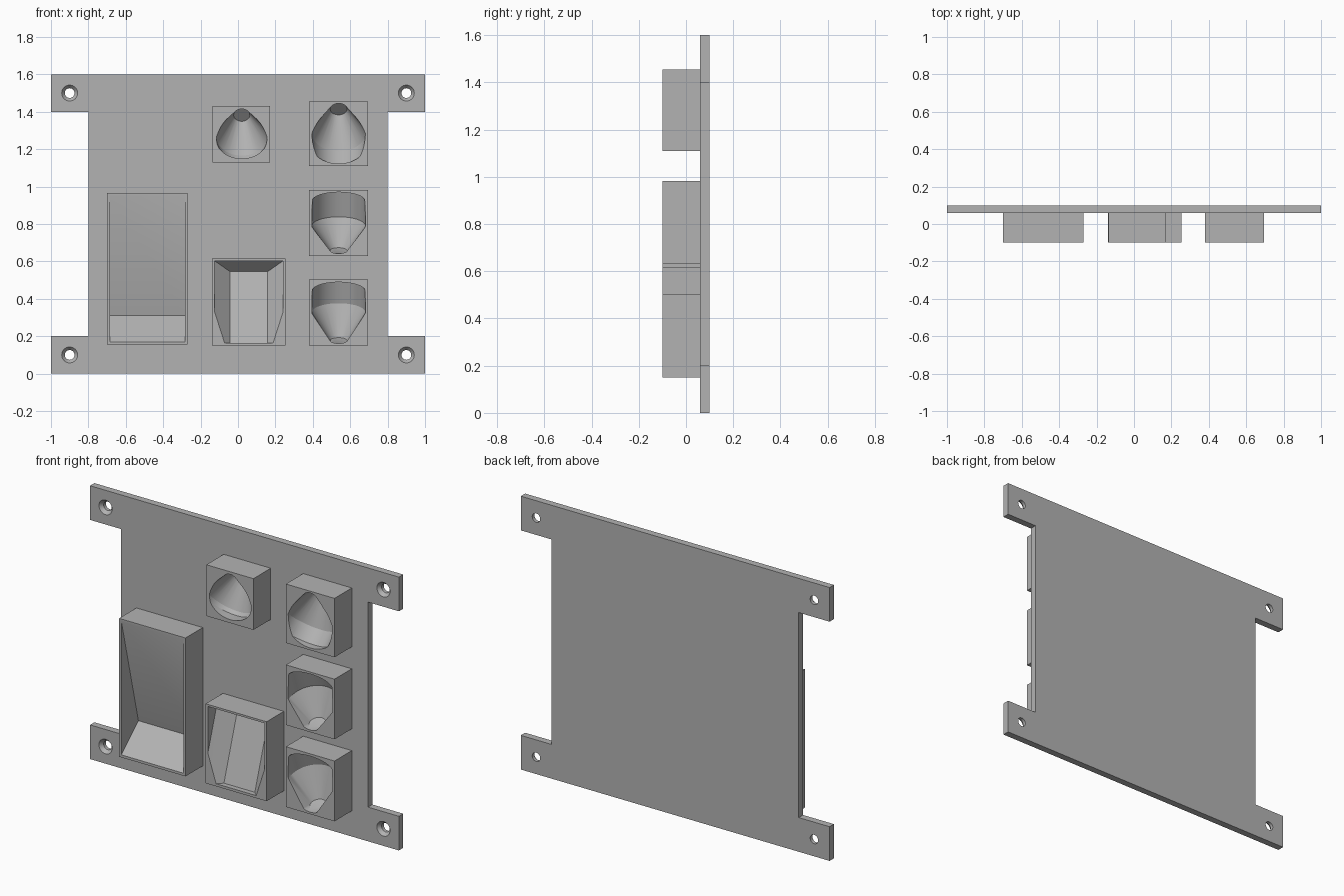
import bpy, bmesh
from math import sin, cos, pi, radians
from mathutils import Vector

cube = bpy.data.objects.get("Cube")
if cube:
    bpy.data.objects.remove(cube, do_unlink=True)

grey = bpy.data.materials.new("plain grey")
grey.use_nodes = True
colour = (0.45, 0.45, 0.45, 1)
grey.diffuse_color = colour
grey.node_tree.nodes["Principled BSDF"].inputs["Base Color"].default_value = colour

FRONT, PLATE, BACK = -0.10, 0.06, 0.10


def make(name, bm):
    bmesh.ops.recalc_face_normals(bm, faces=bm.faces[:])
    mesh = bpy.data.meshes.new(name)
    bm.to_mesh(mesh)
    bm.free()
    mesh.materials.append(grey)
    obj = bpy.data.objects.new(name, mesh)
    bpy.context.collection.objects.link(obj)
    return obj


def hull(name, points):
    bm = bmesh.new()
    for p in points:
        bm.verts.new(p)
    res = bmesh.ops.convex_hull(bm, input=bm.verts[:])
    loose = {g for g in res["geom_interior"] + res["geom_unused"]
             if isinstance(g, bmesh.types.BMVert)}
    bmesh.ops.delete(bm, geom=list(loose), context="VERTS")
    bmesh.ops.dissolve_limit(bm, angle_limit=0.005, verts=bm.verts[:], edges=bm.edges[:])
    return make(name, bm)


def imprint(points):
    """Convex form pressed straight into the block from the front."""
    shift = Vector((0, -0.35, 0))
    pts = [Vector(p) for p in points]
    return hull("cutter", pts + [p + shift for p in pts])


def ring(centre, r, u, v, n=48):
    return [centre + r * (cos(2 * pi * i / n) * u + sin(2 * pi * i / n) * v) for i in range(n)]


def cut(obj, cutters):
    for c in cutters:
        c.hide_render = True
        mod = obj.modifiers.new("cut", "BOOLEAN")
        mod.operation, mod.solver, mod.object = "DIFFERENCE", "EXACT", c
    graph = bpy.context.evaluated_depsgraph_get()
    mesh = bpy.data.meshes.new_from_object(obj.evaluated_get(graph))
    obj.modifiers.clear()
    obj.data = mesh
    for c in cutters:
        bpy.data.objects.remove(c, do_unlink=True)
    bpy.ops.object.select_all(action="DESELECT")
    obj.select_set(True)
    bpy.context.view_layer.objects.active = obj
    bpy.ops.object.shade_smooth_by_angle(angle=radians(24))


def block(name, x0, x1, z0, z1):
    return hull(name, [(x, y, z) for x in (x0, x1) for y in (FRONT, PLATE + 0.01) for z in (z0, z1)])


def funnel(x, cap_z, up, tilt, r_big, r_small, straight, taper):
    """Tilted nozzle form: short cylinder, then a cone ending in a flat tip."""
    t = radians(tilt)
    axis = Vector((0, sin(t), up * cos(t)))
    u, v = Vector((1, 0, 0)), Vector((0, cos(t), -up * sin(t)))
    tip = Vector((x, 0, cap_z))
    joint = tip - axis * taper
    pts = (ring(tip, r_small, u, v) + ring(joint, r_big, u, v)
           + ring(joint - axis * straight, r_big, u, v))
    push = Vector((0, 0.052 - max(p.y for p in pts), 0))
    return imprint([p + push for p in pts])


# Back plate with four mounting ears
right = [(0.8, 0.2), (1, 0.2), (1, 0), (-1, 0), (-1, 0.2), (-0.8, 0.2)]
outline = right + [(x, 1.6 - z) for x, z in reversed(right)]
bm = bmesh.new()
face = bm.faces.new([bm.verts.new((x, PLATE, z)) for x, z in outline])
ext = bmesh.ops.extrude_face_region(bm, geom=[face])
bmesh.ops.translate(bm, vec=(0, BACK - PLATE, 0),
                    verts=[g for g in ext["geom"] if isinstance(g, bmesh.types.BMVert)])
plate = make("back_plate", bm)

# Countersunk screw holes
X, Z = Vector((1, 0, 0)), Vector((0, 0, 1))
holes = []
for x in (-0.9, 0.9):
    for z in (0.1, 1.5):
        for y0, r0, y1, r1 in ((0.05, 0.051, 0.08, 0.026), (0.03, 0.026, 0.13, 0.026)):
            holes.append(hull("cutter", ring(Vector((x, y0, z)), r0, X, Z, 32)
                              + ring(Vector((x, y1, z)), r1, X, Z, 32)))
cut(plate, holes)

# Tall bin with a sloping back and a short sloping floor
bin_ = block("tall_bin", -0.70, -0.27, 0.155, 0.965)
cut(bin_, [imprint([(x, FRONT + d, z) for x in (-0.685, -0.284)
                    for d, z in ((0, 0.95), (0, 0.17), (0.157, 0.31))])])

# Angled pocket with a half hexagon section
pocket = block("angled_pocket", -0.14, 0.255, 0.15, 0.615)
half = [(0.1, 0.155, 0.545), (0.1, 0.03, 0.165), (0.183, 0.09, 0.603),
        (0.183, 0, 0.33), (0.13, 0, 0.165)]
cut(pocket, [imprint([(0.058 + s * x, FRONT + d, z) for s in (-1, 1) for x, d, z in half])])

# Blocks with nozzle shaped recesses
nozzles = (
    ("upper_middle_holder", (-0.135, 0.17, 1.13, 1.43), (0.02, 1.382, 1, 50, 0.137, 0.043, 0.025, 0.173)),
    ("upper_side_holder", (0.38, 0.695, 1.11, 1.455), (0.538, 1.414, 1, 43, 0.143, 0.045, 0.09, 0.175)),
    ("middle_side_holder", (0.38, 0.695, 0.63, 0.982), (0.538, 0.658, -1, 20, 0.143, 0.045, 0.14, 0.14)),
    ("lower_side_holder", (0.38, 0.695, 0.15, 0.503), (0.538, 0.177, -1, 20, 0.143, 0.045, 0.12, 0.16)),
)
for name, box, form in nozzles:
    cut(block(name, *box), [funnel(*form)])
